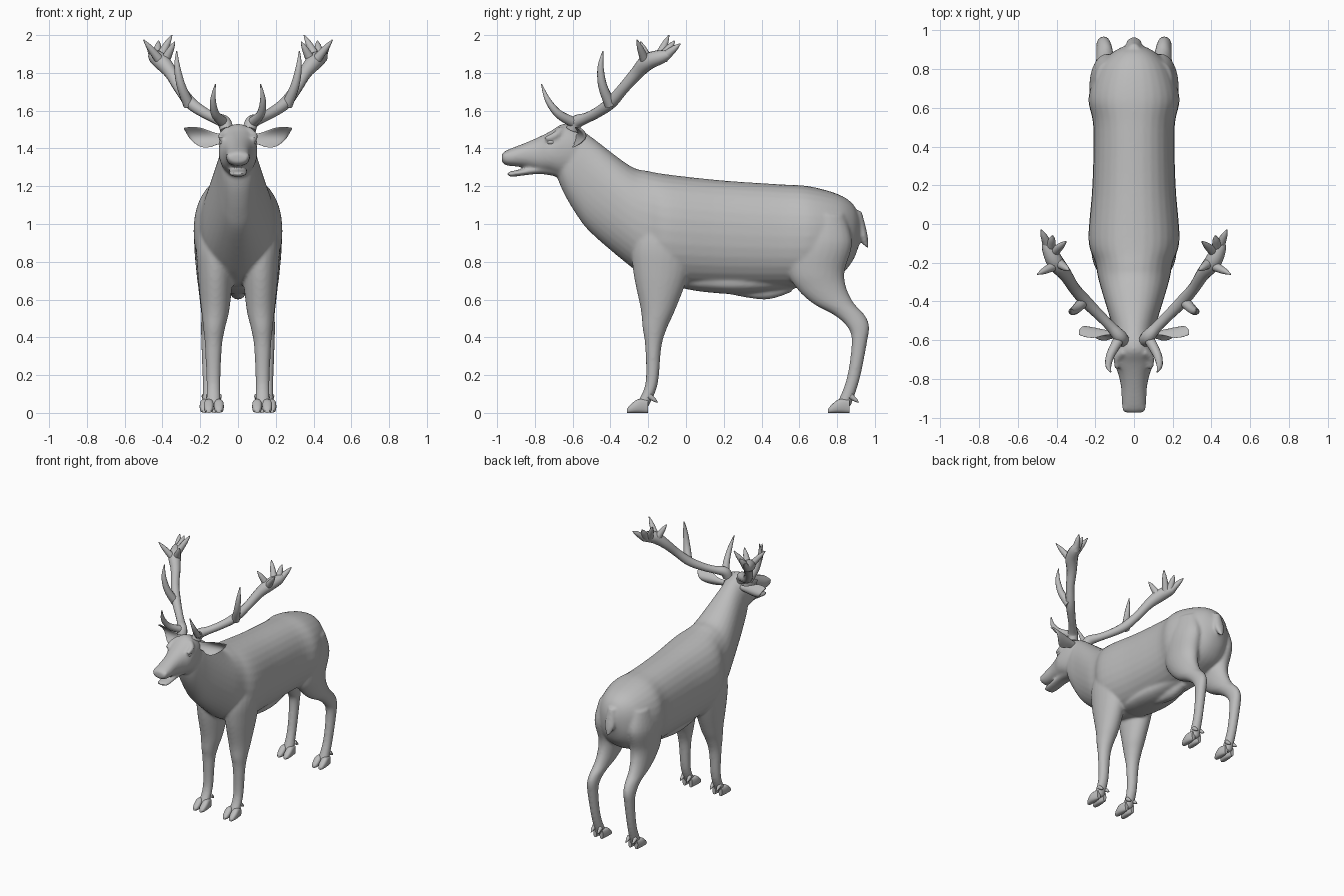
import bpy, math
from mathutils import Vector

cube = bpy.data.objects.get("Cube")
if cube:
    bpy.data.objects.remove(cube)

hide = bpy.data.materials.new("grey_hide")
hide.use_nodes = True
GREY = (0.5, 0.5, 0.5, 1)
hide.diffuse_color = GREY
shader = hide.node_tree.nodes["Principled BSDF"]
shader.inputs["Base Color"].default_value = GREY
shader.inputs["Roughness"].default_value = 0.8


def blend(before, start, end, after, t):
    """Catmull-Rom value between start and end."""
    slope = (end - before) / 2
    end_slope = (after - start) / 2
    rise = end - start
    return start + t * (slope + t * (3 * rise - 2 * slope - end_slope + t * (slope + end_slope - 2 * rise)))


def smooth_rows(rows, steps=5):
    """Fill in extra rows of numbers between the given ones."""
    result = []
    last = len(rows) - 1
    for i in range(last):
        group = rows[max(i - 1, 0)], rows[i], rows[i + 1], rows[min(i + 2, last)]
        for step in range(steps):
            result.append([blend(*values, step / steps) for values in zip(*group)])
    return result + [list(rows[last])]


def activate(objects):
    bpy.ops.object.select_all(action="DESELECT")
    for ob in objects:
        ob.select_set(True)
    bpy.context.view_layer.objects.active = objects[0]


def join(name, objects):
    activate(objects)
    bpy.ops.object.join()
    objects[0].name = name
    return objects[0]


AXES = {"x": ((0, 1, 0), (0, 0, 1)), "y": ((1, 0, 0), (0, 0, 1)), "z": ((1, 0, 0), (0, 1, 0))}


def loft(name, rows, axis="path", power=2, sides=24):
    """Skin rings of centre and two radii; they face one axis or follow the path."""
    rings = smooth_rows(rows)
    last = len(rings) - 1
    verts, faces = [], []
    for i, (x, y, z, radius_u, radius_v) in enumerate(rings):
        if axis == "path":
            tangent = Vector(rings[min(i + 1, last)][:3]) - Vector(rings[max(i - 1, 0)][:3])
            u = tangent.cross(Vector((0.3, -1, 0.2))).normalized()
            v = tangent.cross(u).normalized()
        else:
            u, v = map(Vector, AXES[axis])
        for k in range(sides):
            angle = math.tau * k / sides
            cos, sin = math.cos(angle), math.sin(angle)
            across = math.copysign(abs(cos) ** (2 / power), cos) * max(radius_u, 0.001)
            along = math.copysign(abs(sin) ** (2 / power), sin) * max(radius_v, 0.001)
            verts.append(Vector((x, y, z)) + u * across + v * along)
    for i in range(last):
        for k in range(sides):
            near, far = i * sides, (i + 1) * sides
            after = (k + 1) % sides
            faces.append((near + k, near + after, far + after, far + k))
    faces.append(tuple(reversed(range(sides))))
    faces.append(tuple(range(last * sides, len(verts))))
    mesh = bpy.data.meshes.new(name)
    mesh.from_pydata(verts, [], faces)
    mesh.materials.append(hide)
    ob = bpy.data.objects.new(name, mesh)
    bpy.context.collection.objects.link(ob)
    activate([ob])
    bpy.ops.object.mode_set(mode="EDIT")
    bpy.ops.mesh.select_all(action="SELECT")
    bpy.ops.mesh.normals_make_consistent(inside=False)
    bpy.ops.object.mode_set(mode="OBJECT")
    bpy.ops.object.shade_smooth_by_angle(angle=math.radians(50))
    return ob


def trunk(name, *rows):
    """Rows of y, low z, high z, half width."""
    rings = [(0, y, (low + high) / 2, width, (high - low) / 2) for y, low, high, width in rows]
    return loft(name, rows=rings, axis="y", power=2.2, sides=32)


def limb(name, side, *rows):
    """Rows of z, front y, back y, centre x, half width."""
    rings = [(side * x, (front + back) / 2, z, width, (back - front) / 2) for z, front, back, x, width in rows]
    return loft(name, rows=rings, axis="z")


def tine(root, tip, radius, bow=(0, 0, 0)):
    """Tapered spike from root to tip, bowed sideways in the middle."""
    root, tip, bow = Vector(root), Vector(tip), Vector(bow)
    rows = []
    for t, taper in ((0, 1), (0.35, 0.8), (0.7, 0.55), (1, 0.1)):
        point = root.lerp(tip, t) + bow * math.sin(math.pi * t)
        rows.append((*point, radius * taper, radius * taper))
    return loft("tine", rows, sides=12)


# Trunk with neck, head, jaw, belly and tail
torso = trunk("torso", (.92, .9, 1.04, .05), (.88, .8, 1.11, .12), (.8, .72, 1.16, .19),
              (.65, .67, 1.2, .235), (.5, .66, 1.21, .21), (.2, .66, 1.23, .215),
              (-.08, .67, 1.26, .235), (-.2, .71, 1.28, .2), (-.3, .78, 1.31, .18),
              (-.5, .95, 1.46, .12), (-.58, 1.05, 1.51, .1), (-.65, 1.17, 1.5, .08), (-.69, 1.27, 1.43, .04))
head = trunk("head", (-.53, 1.36, 1.47, .06), (-.58, 1.28, 1.51, .09), (-.65, 1.25, 1.53, .1),
             (-.72, 1.27, 1.49, .1), (-.78, 1.28, 1.46, .08), (-.85, 1.3, 1.43, .066),
             (-.95, 1.31, 1.39, .06), (-.975, 1.33, 1.37, .035))
jaw = trunk("jaw", (-.68, 1.25, 1.33, .06), (-.78, 1.265, 1.31, .05),
            (-.92, 1.25, 1.28, .045), (-.945, 1.26, 1.275, .03))
belly = trunk("belly", (-.02, .66, .75, .1), (.1, .64, .75, .12), (.3, .63, .75, .12), (.58, .66, .75, .07))
sheath = trunk("sheath", (.22, .63, .68, .03), (.42, .6, .68, .04), (.56, .64, .7, .03))
tail = limb("tail", 1, (1.07, .87, .93, 0, .03), (.95, .91, .96, 0, .04),
            (.9, .93, .965, 0, .025), (.87, .96, .97, 0, .006))
flesh = [torso, head, jaw, belly, sheath, tail]

# Legs, brows and nostrils on both sides
for side in (1, -1):
    flesh.append(limb("front_leg", side, (1.08, -.2, .02, .13, .06), (.9, -.28, .04, .125, .095),
                      (.75, -.28, .02, .12, .095), (.55, -.24, -.055, .12, .075),
                      (.45, -.23, -.1, .126, .058), (.35, -.216, -.13, .13, .045),
                      (.15, -.216, -.15, .13, .037), (.03, -.275, -.2, .13, .04)))
    flesh.append(limb("hind_leg", side, (1.05, .62, .84, .13, .07), (.9, .55, .88, .14, .09),
                      (.75, .54, .84, .136, .085), (.66, .585, .85, .14, .07), (.58, .67, .89, .145, .056),
                      (.52, .78, .945, .15, .045), (.46, .85, .97, .156, .04), (.38, .877, .96, .158, .037),
                      (.18, .85, .92, .155, .033), (.03, .79, .87, .15, .04)))
    flesh.append(loft("brow", [(side * .05, -.66, 1.5, .02, .02), (side * .085, -.69, 1.47, .02, .02),
                               (side * .088, -.745, 1.45, .014, .012)]))
    flesh.append(loft("nostril", [(side * .035, -.93, 1.375, .012, .012), (side * .045, -.957, 1.36, .016, .014),
                                  (side * .032, -.966, 1.335, .01, .01)]))

# Blend the flesh into one skin
body = join("body", flesh)
remesh = body.modifiers.new("blend", "REMESH")
remesh.mode = "VOXEL"
remesh.voxel_size = 0.009
remesh.use_smooth_shade = True
soften = body.modifiers.new("soften", "SMOOTH")
soften.factor = 0.5
soften.iterations = 8

# Antler beam as x, y, z, radius
BEAM = [(.06, -.6, 1.5, .036), (.075, -.58, 1.54, .036), (.12, -.53, 1.56, .028), (.18, -.47, 1.59, .028),
        (.25, -.4, 1.64, .032), (.31, -.33, 1.72, .03), (.355, -.26, 1.8, .035), (.405, -.2, 1.86, .044),
        (.44, -.13, 1.885, .036), (.455, -.085, 1.9, .018)]

for side, tag in ((1, "left"), (-1, "right")):
    def mirrored(x, y, z):
        return side * x, y, z

    # Antler: beam, brow tine, middle tine, then the crown
    antler = [loft("beam", [(*mirrored(x, y, z), r, r) for x, y, z, r in BEAM], sides=12)]
    antler.append(tine(mirrored(.08, -.6, 1.54), mirrored(.12, -.765, 1.74), .028, mirrored(.03, -.02, -.03)))
    antler.append(tine(mirrored(.26, -.4, 1.63), mirrored(.325, -.44, 1.915), .03, mirrored(.02, -.03, 0)))
    for root, tip in (((.4, -.21, 1.85), (.5, -.26, 1.975)), ((.39, -.2, 1.86), (.335, -.24, 1.965)),
                      ((.42, -.15, 1.87), (.35, -.09, 2)), ((.44, -.12, 1.88), (.48, -.03, 1.955)),
                      ((.43, -.12, 1.89), (.42, -.06, 1.97))):
        antler.append(tine(mirrored(*root), mirrored(*tip), .028))
    join(tag + "_antler", antler)

    # Cupped leaf-shaped ear
    ear = loft(tag + "_ear", [(side * x, -.53 - .2 * (.285 - x), z, .011, height) for x, z, height in (
        (.07, 1.45, .025), (.11, 1.45, .03), (.15, 1.45, .043), (.2, 1.46, .05),
        (.25, 1.48, .034), (.285, 1.505, .004))], axis="x")
    for vertex in ear.data.vertices:
        vertex.co.y -= 16 * (vertex.co.z - 1.46) ** 2

    # Eye
    bpy.ops.mesh.primitive_uv_sphere_add(segments=20, ring_count=12, radius=.02,
                                         location=mirrored(.084, -.715, 1.434))
    eye = bpy.context.object
    eye.name = tag + "_eye"
    eye.scale = (.8, 1.1, .75)
    eye.data.materials.append(hide)
    bpy.ops.object.shade_smooth()

    # Cloven hooves with dewclaws
    for end, leg_x, y in (("front", .128, -.255), ("hind", .15, .81)):
        hoof = []
        for x in (side * leg_x - .027, side * leg_x + .027):
            hoof.append(loft("toe", [(x, y + back, height / 2, width, height / 2) for back, height, width in (
                (-.058, .02, .012), (-.04, .042, .022), (0, .072, .026), (.055, .07, .014))],
                axis="y", power=2.6, sides=16))
            hoof.append(tine((x, y + .06, .09), (x, y + .105, .055), .016))
        join(f"{tag}_{end}_hoof", hoof)
